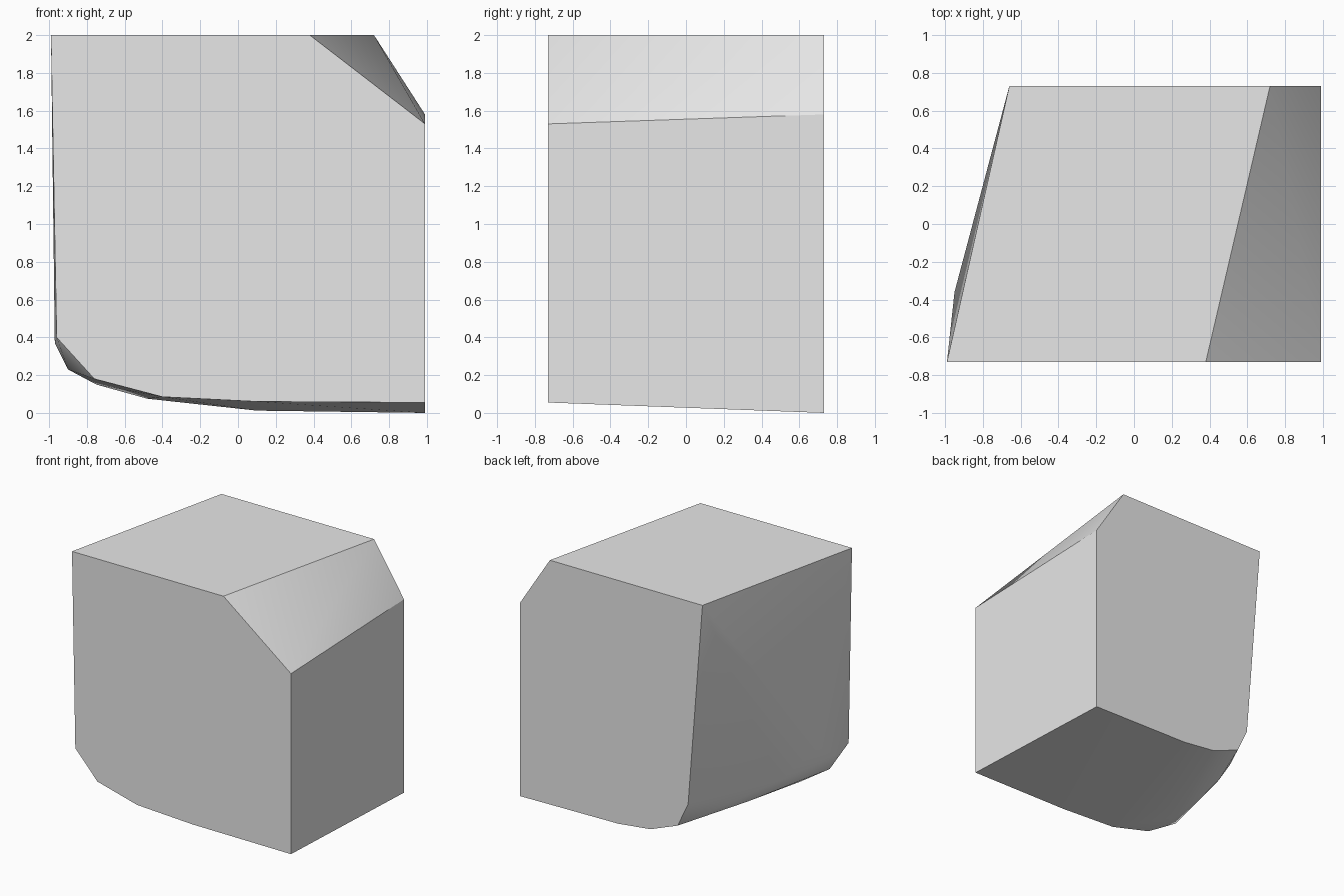
import bpy
import bmesh
import math

old = bpy.data.objects.get("Cube")
if old:
    bpy.data.objects.remove(old, do_unlink=True)

grey = bpy.data.materials.new("plain grey")
grey.use_nodes = True
grey.diffuse_color = (0.8, 0.8, 0.8, 1)
grey.node_tree.nodes["Principled BSDF"].inputs["Base Color"].default_value = (0.8, 0.8, 0.8, 1)

# End profiles (x, z): slanted side, curved underside, upright side, top bevel
front = [(-.99, 2), (-.96, .40), (-.76, .18), (-.40, .085),
         (.10, .06), (.99, .055), (.99, 1.53), (.38, 2)]
back = [(-.66, 2), (-.53, .34), (-.436, .14), (-.19, .045),
        (.10, .012), (.99, .0), (.99, 1.58), (.72, 2)]
# Points where the curved lower corner swells between the ends
swell = [(-.97, -.55, .37), (-.90, -.57, .23), (-.75, -.40, .15), (-.48, -.20, .075),
         (-.95, -.36, .50), (-.85, 0, .34), (-.69, .20, .20), (-.66, .37, .25)]

# Stretch one convex skin over the profiles and the swell
bm = bmesh.new()
for x, z in front:
    bm.verts.new((x, -.73, z))
for x, z in back:
    bm.verts.new((x, .73, z))
for p in swell:
    bm.verts.new(p)
hull = bmesh.ops.convex_hull(bm, input=bm.verts)
spare = {v for v in hull["geom_interior"] if isinstance(v, bmesh.types.BMVert)}
bmesh.ops.delete(bm, geom=list(spare), context='VERTS')
bmesh.ops.dissolve_limit(bm, angle_limit=math.radians(0.5), verts=bm.verts, edges=bm.edges)
bmesh.ops.recalc_face_normals(bm, faces=bm.faces)

mesh = bpy.data.meshes.new("bevelled_block")
bm.to_mesh(mesh)
bm.free()
mesh.materials.append(grey)
block = bpy.data.objects.new("bevelled_block", mesh)
bpy.context.collection.objects.link(block)

# Smooth the curved corner, keep the outline edges crisp
bpy.ops.object.select_all(action='DESELECT')
block.select_set(True)
bpy.context.view_layer.objects.active = block
bpy.ops.object.shade_smooth_by_angle(angle=math.radians(30))
